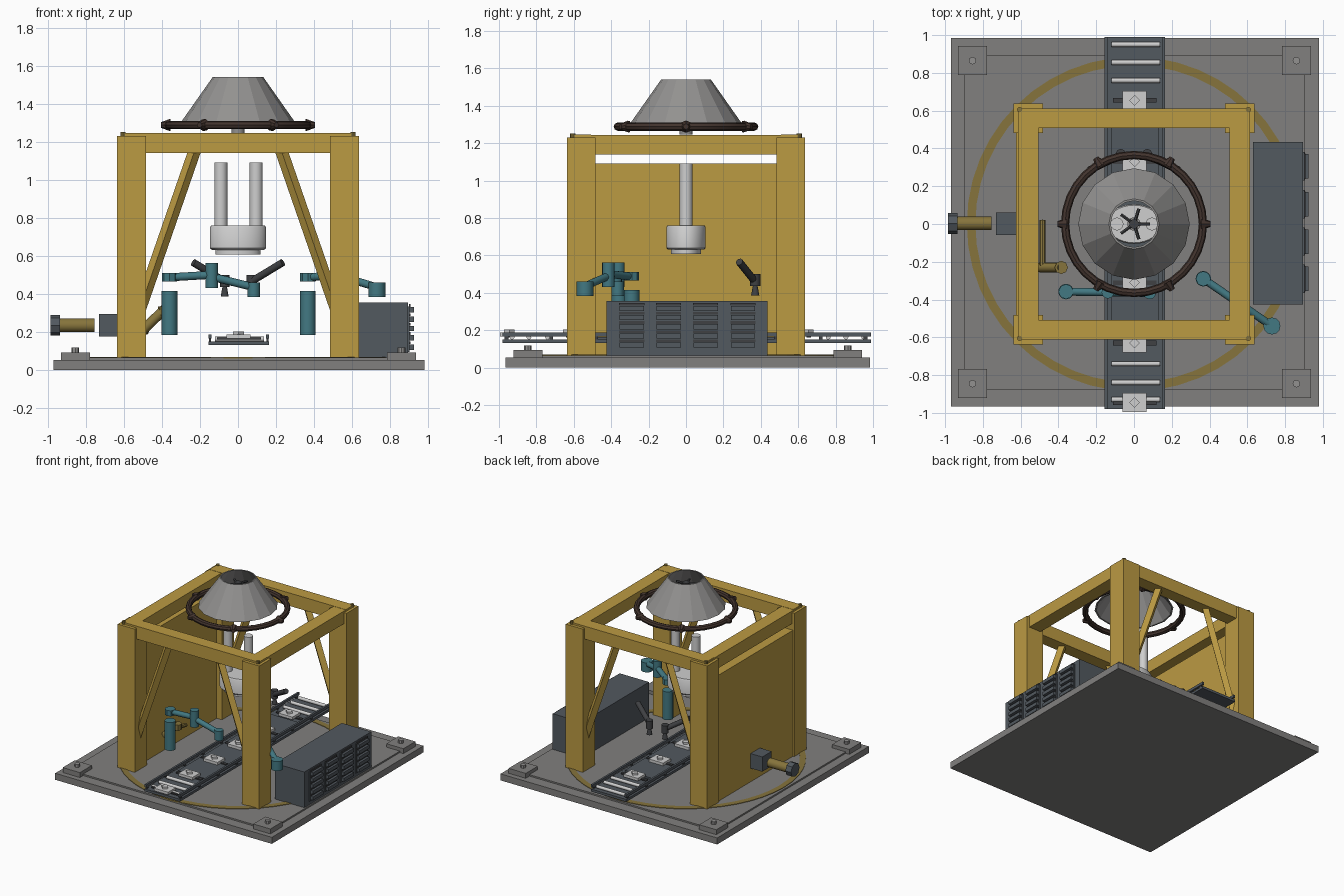
import bpy, bmesh, math
from mathutils import Vector

if "Cube" in bpy.data.objects:
    bpy.data.objects.remove(bpy.data.objects["Cube"])


def material(name, r, g, b):
    m = bpy.data.materials.new(name)
    m.diffuse_color = (r, g, b, 1)
    m.use_nodes = True
    m.node_tree.nodes["Principled BSDF"].inputs["Base Color"].default_value = m.diffuse_color
    return m


YELLOW = material("frame_yellow", .50, .325, .055)
FLOOR = material("floor_gray", .22, .215, .21)
SLATE = material("slate", .085, .10, .115)
TEAL = material("arm_teal", .055, .19, .225)
WHITE = material("white_metal", .62, .62, .62)
STEEL = material("hood_steel", .29, .285, .28)
BROWN = material("ring_brown", .055, .034, .027)
OLIVE = material("dark_yellow", .24, .175, .045)
DARK = material("dark_metal", .05, .052, .056)


def finish(bm, name, mat, smooth=False):
    me = bpy.data.meshes.new(name)
    bmesh.ops.recalc_face_normals(bm, faces=bm.faces)
    bm.to_mesh(me)
    bm.free()
    ob = bpy.data.objects.new(name, me)
    bpy.context.collection.objects.link(ob)
    me.materials.append(mat)
    if smooth:
        bpy.ops.object.select_all(action='DESELECT')
        ob.select_set(True)
        bpy.context.view_layer.objects.active = ob
        bpy.ops.object.shade_smooth_by_angle(angle=math.radians(40))
    return ob


def box(name, x0, x1, y0, y1, z0, z1, mat):
    bm = bmesh.new()
    bmesh.ops.create_cube(bm, size=1)
    for v in bm.verts:
        v.co = ((x0 + x1) / 2 + v.co.x * (x1 - x0),
                (y0 + y1) / 2 + v.co.y * (y1 - y0),
                (z0 + z1) / 2 + v.co.z * (z1 - z0))
    return finish(bm, name, mat)


def rod(name, a, b, r, mat, r2=None, n=16, smooth=True):
    a, b = Vector(a), Vector(b)
    bm = bmesh.new()
    bmesh.ops.create_cone(bm, cap_ends=True, segments=n, radius1=r,
                          radius2=r if r2 is None else r2, depth=(b - a).length)
    q = Vector((0, 0, 1)).rotation_difference(b - a)
    for v in bm.verts:
        v.co = q @ v.co + (a + b) / 2
    return finish(bm, name, mat, smooth)


def lathe(name, profile, n, mat, smooth=False, sx=1, sy=1, closed=True):
    """Spin an (r, z) profile round the z axis."""
    bm = bmesh.new()
    rings = [[bm.verts.new((r * sx * math.cos(2 * math.pi * i / n),
                            r * sy * math.sin(2 * math.pi * i / n), z))
              for i in range(n)] for r, z in profile]
    pairs = list(zip(rings, rings[1:]))
    if closed:
        pairs.append((rings[-1], rings[0]))
    else:
        bm.faces.new(rings[0])
        bm.faces.new(rings[-1])
    for p, q in pairs:
        for i in range(n):
            j = (i + 1) % n
            bm.faces.new((p[i], p[j], q[j], q[i]))
    return finish(bm, name, mat, smooth)


# Floor: slab, raised deck, corner pads with bolts, painted circle
box("floor_slab", -.97, .98, -.965, .985, 0, .053, FLOOR)
box("floor_deck", -.90, .905, -.88, .895, .053, .065, FLOOR)
for cx in (-.855, .86):
    for cy in (-.845, .865):
        box("corner_pad", cx - .077, cx + .077, cy - .077, cy + .077, .053, .093, FLOOR)
        rod("pad_bolt", (cx, cy, .093), (cx, cy, .117), .02, STEEL, n=8, smooth=False)
lathe("floor_circle", [(.84, .06), (.885, .06), (.885, .069), (.84, .069)], 48, OLIVE)

# Gantry frame: posts, top beams, braces, side panel
for sx in (-1, 1):
    for sy in (-1, 1):
        x, y = sx * .56, sy * .56
        box("post", x - .077, x + .077, y - .077, y + .077, .065, 1.23, YELLOW)
        rod("post_bolt", (x + sx * .045, y + sy * .045, 1.23),
            (x + sx * .045, y + sy * .045, 1.252), .014, OLIVE, n=8, smooth=False)
        rod("brace", (sx * .52, y, .31), (sx * .215, y, 1.19), .033, YELLOW, n=4, smooth=False)
    box("cross_beam", -.61, .615, sx * .56 - .052, sx * .56 + .052, 1.14, 1.245, YELLOW)
    box("side_beam", sx * .56 - .055, sx * .56 + .055, -.61, .61, 1.14, 1.243, YELLOW)
box("side_panel", -.625, -.53, -.485, .49, .065, 1.09, YELLOW)

# Extractor hood, open at top and bottom, with fan and spray ring
lathe("hood", [(.295, 1.31), (.133, 1.54), (.123, 1.54), (.283, 1.31)], 16, STEEL)
rod("fan_shaft", (0, 0, 1.245), (0, 0, 1.47), .035, STEEL)
rod("fan_hub", (0, 0, 1.47), (0, 0, 1.50), .025, DARK)
for i in range(5):
    a = 2 * math.pi * i / 5
    rod("fan_blade", (0, 0, 1.485), (.085 * math.cos(a), .085 * math.sin(a), 1.485),
        .009, DARK, n=6, smooth=False)
lathe("spray_ring", [(.365 + .022 * math.cos(t * math.pi / 4), 1.288 + .022 * math.sin(t * math.pi / 4))
                     for t in range(8)], 32, BROWN, smooth=True)
for i in range(6):
    c, s = math.cos(i * math.pi / 3), math.sin(i * math.pi / 3)
    rod("ring_nozzle", (.355 * c, .355 * s, 1.288), (.405 * c, .405 * s, 1.288),
        .033, BROWN, r2=.015, n=8, smooth=False)

# Press: twin pistons, rounded head, lower plate
for sx in (-.09, .095):
    rod("piston", (sx, 0, .74), (sx, 0, 1.09), .034, WHITE)
lathe("press_head", [(.135, .63), (.148, .64), (.148, .75), (.14, .76)], 32, WHITE,
      smooth=True, sy=.71, closed=False)
lathe("press_plate", [(.118, .608), (.118, .632)], 32, WHITE, smooth=True, sy=.68, closed=False)

# Conveyor: bed, side rails, centre belt, rollers
box("conveyor_bed", -.155, .163, -.98, .99, .13, .15, SLATE)
for x in (-.147, .155):
    box("conveyor_rail", x - .008, x + .008, -.98, .99, .165, .187, SLATE)
    for i in range(9):
        y = -.96 + i * .24
        box("rail_stud", x - .006, x + .006, y - .01, y + .01, .148, .167, DARK)
box("conveyor_belt", -.12, .13, -.60, .60, .148, .163, SLATE)
for y in (-.93, -.84, -.74, .76, .855, .95):
    rod("roller", (-.12, y, .163), (.138, y, .163), .013, WHITE, n=12)

# Pallets with workpieces
for y in (-.945, -.63, -.31, 0, .33, .655):
    box("pallet_bar", -.11, .12, y - .012, y + .012, .16, .17, DARK)
    box("pallet", -.06, .067, y - .05, y + .05, .165, .187, WHITE)
    rod("workpiece", (.003, y, .187), (.003, y, .203), .028, WHITE, n=4, smooth=False)

# Control cabinet with four slatted doors
box("cabinet", .63, .895, -.425, .435, .065, .355, SLATE)
for cy in (-.29, -.093, .105, .305):
    box("cabinet_door", .89, .902, cy - .075, cy + .075, .095, .335, SLATE)
    for i in range(5):
        z = .12 + i * .049
        box("door_slat", .90, .925, cy - .065, cy + .065, z - .014, z + .014, SLATE)
        box("slat_gap", .90, .908, cy - .067, cy + .067, z + .016, z + .03, DARK)

# Drive motor on the panel side
box("gearbox", -.73, -.62, -.058, .062, .175, .295, SLATE)
rod("motor_shaft", (-.945, .003, .235), (-.755, .003, .235), .036, OLIVE)
rod("motor_cap", (-.985, .003, .235), (-.935, .003, .235), .055, SLATE, n=8, smooth=False)

# Crank linkage inside the panel
rod("crank_rod", (-.485, .02, .20), (-.485, -.22, .24), .016, OLIVE, n=8)
rod("crank_arm", (-.50, -.23, .21), (-.385, -.23, .32), .026, OLIVE, n=12)
rod("crank_disc", (-.385, -.23, .29), (-.385, -.23, .335), .035, OLIVE, n=8, smooth=False)


# Two-link robot arms on pedestals
def robot(x0, y0, x1, y1):
    mx, my = (x0 + x1) / 2, (y0 + y1) / 2
    rod("arm_pedestal", (x0, y0, .185), (x0, y0, .415), .041, TEAL)
    rod("arm_shoulder", (x0, y0, .465), (x0, y0, .51), .04, TEAL, n=8)
    rod("arm_upper", (x0, y0, .487), (mx, my, .50), .021, TEAL, n=12)
    rod("arm_elbow", (mx, my, .43), (mx, my, .562), .033, TEAL)
    rod("arm_fore", (mx, my, .49), (x1, y1, .435), .021, TEAL, n=12)
    rod("arm_wrist", (x1, y1, .383), (x1, y1, .46), .045 if x1 > .5 else .033, TEAL, n=12)


robot(-.36, -.358, .083, -.365)
robot(.367, -.29, .73, -.54)

# Welding guns over the line
for sx in (-1, 1):
    rod("gun_arm", (sx * .235, .285, .565), (sx * .07, .365, .465), .02, DARK, n=10)
    rod("gun_body", (sx * .07, .37, .435), (sx * .07, .37, .50), .027, DARK, n=10)
    rod("gun_tip", (sx * .07, .37, .385), (sx * .07, .37, .44), .022, DARK, r2=.012, n=10)
